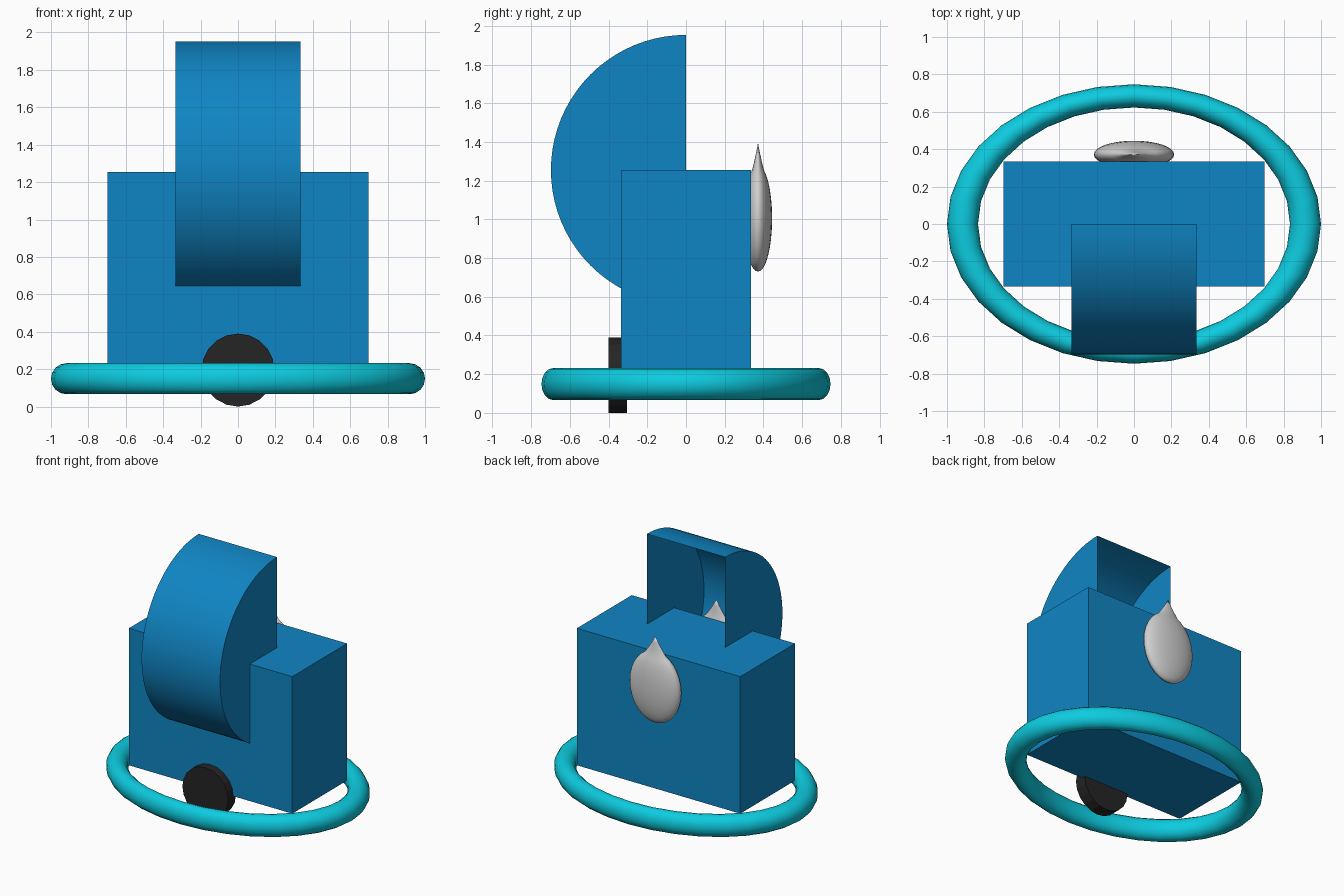
import bpy, bmesh
from math import pi, sin, cos, radians
from mathutils import Matrix

cube = bpy.data.objects.get("Cube")
if cube:
    bpy.data.objects.remove(cube, do_unlink=True)


def material(name, colour):
    mat = bpy.data.materials.new(name)
    mat.use_nodes = True
    mat.diffuse_color = (*colour, 1)
    mat.node_tree.nodes["Principled BSDF"].inputs["Base Color"].default_value = (*colour, 1)
    return mat


blue = material("blue", (0.005, 0.235, 0.55))
cyan = material("cyan", (0.004, 0.60, 0.74))
pale_grey = material("pale grey", (0.62, 0.62, 0.62))
black = material("black", (0.018, 0.018, 0.018))


def finish(bm, name, mat, smooth_angle=None):
    """Turn a bmesh into a named, coloured object."""
    bmesh.ops.recalc_face_normals(bm, faces=bm.faces[:])
    mesh = bpy.data.meshes.new(name)
    bm.to_mesh(mesh)
    bm.free()
    mesh.materials.append(mat)
    obj = bpy.data.objects.new(name, mesh)
    bpy.context.collection.objects.link(obj)
    if smooth_angle:
        bpy.ops.object.select_all(action="DESELECT")
        obj.select_set(True)
        bpy.context.view_layer.objects.active = obj
        bpy.ops.object.shade_smooth_by_angle(angle=radians(smooth_angle))
    return obj


HALF_W, HALF_D = 0.698, 0.335
BOTTOM, TOP = 0.197, 1.255

# Body box
bm = bmesh.new()
size = Matrix.Diagonal((2 * HALF_W, 2 * HALF_D, TOP - BOTTOM, 1))
bmesh.ops.create_cube(bm, size=1, matrix=Matrix.Translation((0, 0, (TOP + BOTTOM) / 2)) @ size)
finish(bm, "body", blue)

# Half-round hood: curved wall and two end walls, open at the back
bm = bmesh.new()
STEPS, RADIUS = 40, 0.698
sides = []
for x in (-HALF_D, HALF_D):
    arc = [pi * i / STEPS for i in range(STEPS + 1)]
    sides.append([bm.verts.new((x, -RADIUS * sin(a), TOP + RADIUS * cos(a))) for a in arc])
    bm.faces.new(sides[-1])
left, right = sides
for i in range(STEPS):
    bm.faces.new((left[i], left[i + 1], right[i + 1], right[i]))
finish(bm, "hood", blue, 30)

# Oval float ring
bm = bmesh.new()
MAJOR, MINOR, AROUND, TUBE = 0.917, 0.083, 32, 16
rings = []
for i in range(AROUND):
    a = 2 * pi * i / AROUND
    ring = []
    for j in range(TUBE):
        b = 2 * pi * j / TUBE
        r = MAJOR + MINOR * cos(b)
        ring.append(bm.verts.new((r * cos(a), 0.747 * r * sin(a), 0.149 + MINOR * sin(b))))
    rings.append(ring)
for i in range(AROUND):
    here, there = rings[i], rings[(i + 1) % AROUND]
    for j in range(TUBE):
        k = (j + 1) % TUBE
        bm.faces.new((here[j], there[j], there[k], here[k]))
finish(bm, "float_ring", cyan, 60)

# Front wheel
bm = bmesh.new()
bmesh.ops.create_cone(bm, cap_ends=True, segments=20, radius1=0.195, radius2=0.195, depth=0.095,
                      matrix=Matrix.Translation((0, -0.352, 0.195)) @ Matrix.Rotation(pi / 2, 4, "X"))
finish(bm, "wheel", black)


# Flattened drops with a pointed top, one on each side of the body
def drop(name, y):
    bm = bmesh.new()
    profile = [(sin(pi * t / 16), -cos(pi * t / 16)) for t in range(14)]
    profile += [(0.4, 0.92), (0.26, 1.08), (0.12, 1.25), (0, 1.42)]
    verts = [bm.verts.new((r, 0, z)) for r, z in profile]
    edges = [bm.edges.new(pair) for pair in zip(verts, verts[1:])]
    bmesh.ops.spin(bm, geom=verts + edges, cent=(0, 0, 0), axis=(0, 0, 1),
                   angle=2 * pi, steps=32, use_duplicate=False)
    bmesh.ops.remove_doubles(bm, verts=bm.verts[:], dist=0.0005)
    bmesh.ops.transform(bm, verts=bm.verts[:], matrix=Matrix.Translation((0, y, 1.005))
                        @ Matrix.Diagonal((0.215, 0.073, 0.275, 1)))
    finish(bm, name, pale_grey, 50)


drop("back_drop", 0.372)
drop("front_drop", -0.372)
